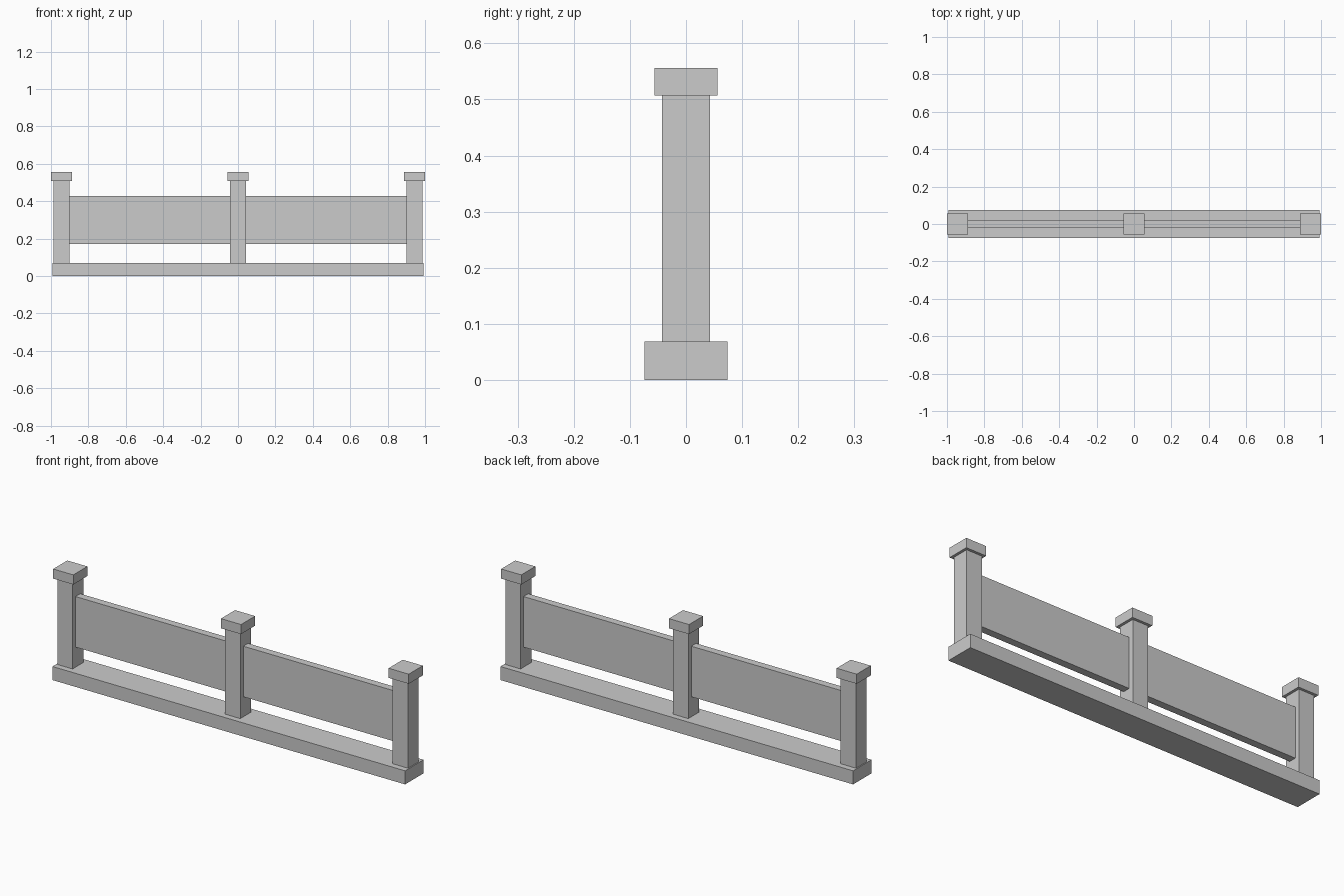
import bpy

if "Cube" in bpy.data.objects:
    bpy.data.objects.remove(bpy.data.objects["Cube"])


def box(name, x, z0, z1, width, depth):
    """Axis-aligned box centred on y = 0, spanning z0 to z1."""
    bpy.ops.mesh.primitive_cube_add(size=1, location=(x, 0, (z0 + z1) / 2))
    obj = bpy.context.object
    obj.name = name
    obj.scale = (width, depth, z1 - z0)
    bpy.ops.object.transform_apply(location=False, rotation=False, scale=True)
    return obj


POST_X = 0.9435   # centre of the end posts
POST_W = 0.086
CAP_W = 0.113
BASE_TOP = 0.069
CAP_BOTTOM, CAP_TOP = 0.507, 0.556

# Base plinth
box("base", 0, 0, BASE_TOP, 1.984, 0.148)

# Posts with caps
for side, x in (("left", -POST_X), ("middle", 0), ("right", POST_X)):
    box(side + "_post", x, BASE_TOP, CAP_BOTTOM, POST_W, POST_W)
    box(side + "_post_cap", x, CAP_BOTTOM, CAP_TOP, CAP_W, CAP_W)

# Raised panels between the posts
for side, sign in (("left", -1), ("right", 1)):
    box(side + "_panel", sign * POST_X / 2, 0.171, 0.428, POST_X - POST_W, 0.038)
